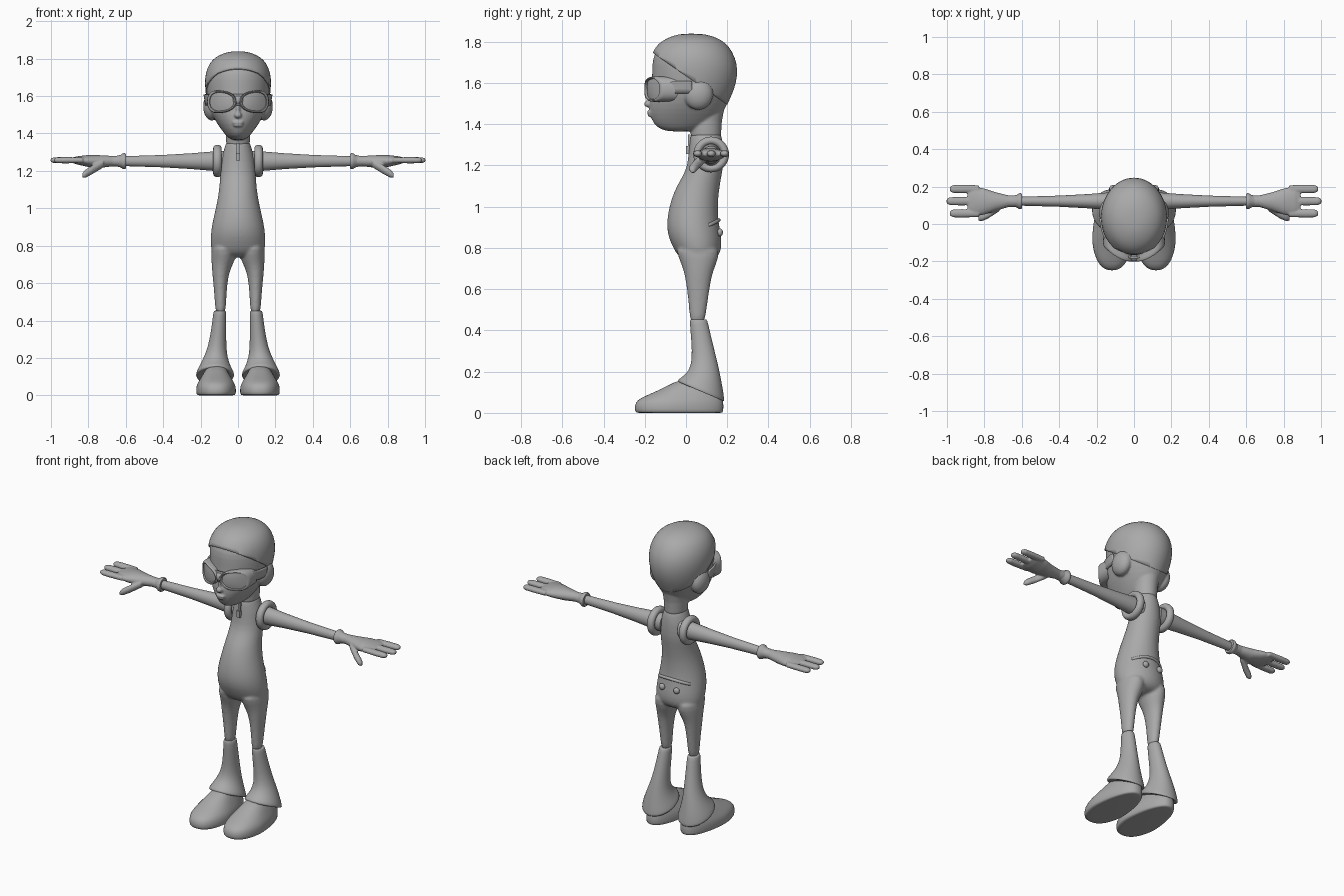
import bpy, bmesh, math
from mathutils import Vector, Matrix

if "Cube" in bpy.data.objects:
    bpy.data.objects.remove(bpy.data.objects["Cube"])

grey = bpy.data.materials.new("mid grey")
grey.diffuse_color = (0.4, 0.4, 0.4, 1)
grey.use_nodes = True
grey.node_tree.nodes["Principled BSDF"].inputs["Base Color"].default_value = grey.diffuse_color


def loft(bm, rings, n=32, p=1.0):
    """Skin a closed tube through rings given as (centre, half axis u, half axis v)."""
    rows = []
    for c, u, v in rings:
        row = []
        for i in range(n):
            a = 2 * math.pi * i / n
            ca, sa = math.cos(a), math.sin(a)
            ca = math.copysign(abs(ca) ** p, ca)
            sa = math.copysign(abs(sa) ** p, sa)
            row.append(bm.verts.new(Vector(c) + Vector(u) * ca + Vector(v) * sa))
        rows.append(row)
    for a, b in zip(rows, rows[1:]):
        for i in range(n):
            j = (i + 1) % n
            bm.faces.new((a[i], a[j], b[j], b[i]))
    bm.faces.new(rows[0])
    bm.faces.new(rows[-1])
    return [v for r in rows for v in r]


def level(z, xa, xb, yf, yb, tilt=0.0):
    """Horizontal ring from its extents; tilt raises the front."""
    ry = (yb - yf) / 2
    return ((xa + xb) / 2, (yf + yb) / 2, z), ((xb - xa) / 2, 0, 0), (0, ry, -tilt * ry)


def upright(x, y, z, ry, rz):
    """Ring across the x axis."""
    return (x, y, z), (0, ry, 0), (0, 0, rz)


def ball(bm, c, r):
    bmesh.ops.create_uvsphere(bm, u_segments=24, v_segments=14, radius=1,
                              matrix=Matrix.Translation(c) @ Matrix.Diagonal((*r, 1)))


def box(bm, c, s):
    bmesh.ops.create_cube(bm, size=1, matrix=Matrix.Translation(c) @ Matrix.Diagonal((*s, 1)))


def finish(name, bm, mirror=False, subsurf=0, voxel=0, smooth=4, solid=0):
    bmesh.ops.recalc_face_normals(bm, faces=bm.faces)
    for f in bm.faces:
        f.smooth = True
    for e in bm.edges:
        e.smooth = e.calc_face_angle(0) < 0.8 or subsurf > 0
    me = bpy.data.meshes.new(name)
    bm.to_mesh(me)
    bm.free()
    me.materials.append(grey)
    ob = bpy.data.objects.new(name, me)
    bpy.context.collection.objects.link(ob)
    if mirror:
        m = ob.modifiers.new("mirror", 'MIRROR')
        m.use_clip = False
        m.use_mirror_merge = False
    if subsurf:
        ob.modifiers.new("subdivide", 'SUBSURF').levels = subsurf
        ob.modifiers["subdivide"].render_levels = subsurf
    if voxel:
        m = ob.modifiers.new("blend", 'REMESH')
        m.mode, m.voxel_size, m.use_smooth_shade = 'VOXEL', voxel, True
        m = ob.modifiers.new("relax", 'SMOOTH')
        m.factor, m.iterations = 0.5, smooth
    if solid:
        m = ob.modifiers.new("thickness", 'SOLIDIFY')
        m.thickness, m.offset = solid, -1
    return ob


# Head: height, front, back, half width
HEAD = [(1.364, -.08, .02, .025), (1.375, -.125, .08, .052), (1.40, -.158, .13, .074),
        (1.45, -.178, .175, .11), (1.50, -.18, .203, .14), (1.55, -.172, .226, .158),
        (1.60, -.166, .243, .167), (1.66, -.165, .25, .174), (1.72, -.163, .238, .17),
        (1.77, -.138, .208, .148), (1.80, -.105, .175, .119), (1.822, -.055, .125, .075),
        (1.831, -.01, .07, .03)]
head_rings = [level(z, -w, w, f, b) for z, f, b, w in HEAD]

bm = bmesh.new()
loft(bm, head_rings)
loft(bm, [level(1.52, -.08, .08, .03, .205), level(1.45, -.068, .068, .03, .178),
          level(1.38, -.064, .064, .02, .17), level(1.31, -.066, .066, .02, .175)])
for s in (-1, 1):
    ball(bm, (s * .14, .06, 1.545), (.047, .072, .076))            # ear flaps
ball(bm, (0, -.182, 1.498), (.02, .022, .017))                     # nose
ball(bm, (0, -.172, 1.53), (.012, .02, .04))
ball(bm, (0, -.176, 1.459), (.032, .014, .008))                    # lips
ball(bm, (0, -.173, 1.443), (.027, .014, .008))
finish("head", bm, subsurf=1, voxel=.006, smooth=3)


def head_shell(name, centre, scale, planes, solid):
    """Slightly larger head copy trimmed by planes (point, outward normal)."""
    bm = bmesh.new()
    for v in loft(bm, head_rings, 48):
        v.co = Vector(centre) + (v.co - Vector(centre)) * scale
    for co, no in planes:
        bmesh.ops.bisect_plane(bm, geom=bm.verts[:] + bm.edges[:] + bm.faces[:],
                               plane_co=co, plane_no=no, clear_outer=True)
    finish(name, bm, subsurf=1, solid=solid)


head_shell("cap", (0, .2, 1.5), 1.025, [((0, -.16, 1.745), (0, -.125, -.18))], .008)
head_shell("goggle_strap", (0, .05, 1.58), 1.04,
           [((0, 0, 1.55), (0, 0, -1)), ((0, 0, 1.61), (0, 0, 1)), ((0, .03, 0), (0, 1, 0))], .01)

# Goggles: each frame and lens wraps around the face
bm = bmesh.new()
rows = []
for s, d in [(.98, -.075), (1.0, -.01), (.98, .002), (.92, .007), (.84, .005),
             (.80, -.004), (.55, -.001), (.25, .001)]:
    rows.append([])
    for i in range(40):
        a = 2 * math.pi * i / 40
        x = .086 + s * .079 * math.copysign(abs(math.cos(a)) ** .85, math.cos(a))
        z = 1.57 + s * (.048 + .14 * x) * math.copysign(abs(math.sin(a)) ** .85, math.sin(a))
        rows[-1].append(bm.verts.new((x, -.195 + 3.1 * x * x - d, z)))
for a, b in zip(rows, rows[1:]):
    for i in range(40):
        bm.faces.new((a[i], a[(i + 1) % 40], b[(i + 1) % 40], b[i]))
bm.faces.new(rows[-1])
finish("goggle_lens_and_frame", bm, mirror=True)
bm = bmesh.new()
ball(bm, (0, -.18, 1.578), (.03, .02, .024))
finish("goggle_bridge", bm)

# Suit: torso and legs blended together
TORSO = [(1.37, .025, .168, .062), (1.33, .02, .175, .068), (1.29, .015, .182, .085),
         (1.20, .008, .182, .094), (1.15, -.015, .172, .097), (1.10, -.045, .164, .101),
         (1.05, -.066, .157, .109), (1.0, -.081, .155, .119), (.95, -.09, .156, .131),
         (.90, -.093, .163, .141), (.85, -.085, .172, .147), (.80, -.062, .173, .147),
         (.76, -.04, .16, .14), (.735, 0, .12, .08)]
LEG = [(.82, .02, .142, -.06, .165), (.75, .006, .143, -.035, .158), (.70, .028, .141, -.014, .137),
       (.66, .046, .138, -.005, .124), (.60, .057, .132, .005, .114),
       (.52, .063, .125, .014, .102), (.42, .066, .12, .02, .09)]
bm = bmesh.new()
loft(bm, [level(z, -w, w, f, b) for z, f, b, w in TORSO])
for s in (-1, 1):
    loft(bm, [level(z, *sorted((s * a, s * b)), f, k) for z, a, b, f, k in LEG])
finish("suit", bm, subsurf=1, voxel=.008, smooth=4)

# Zip strip, pull tab, back flap with two buttons
bm = bmesh.new()
box(bm, (0, .016, 1.305), (.016, .014, .09))
box(bm, (0, .008, 1.275), (.024, .016, .04))
finish("zip", bm)
bm = bmesh.new()
flap = []
for i in range(17):
    x = -.11 + .22 * i / 16
    y = .035 + .124 * math.sqrt(1 - (x / .136) ** 2)
    flap.append(((x, y, .935 - 2 * x * x), (0, .009, 0), (0, 0, .009)))
loft(bm, flap, 10)
finish("back_flap_edge", bm)
bm = bmesh.new()
ball(bm, (.05, .165, .875), (.019, .014, .019))
finish("back_button", bm, mirror=True)

# Boot legs with a tilted, flared hem
bm = bmesh.new()
loft(bm, [level(.45, .075, .118, .03, .09), level(.455, .066, .128, .02, .10),
          level(.44, .062, .132, .018, .106), level(.35, .063, .143, .026, .126),
          level(.26, .063, .16, .03, .15, .05), level(.20, .056, .184, .018, .165, .15),
          level(.15, .038, .209, -.01, .178, .32), level(.115, .02, .225, -.04, .186, .42),
          level(.10, .02, .225, -.04, .186, .42), level(.105, .04, .205, -.015, .17, .42)])
finish("boot_leg", bm, mirror=True, subsurf=1)

# Shoes, narrower at the heel
bm = bmesh.new()
verts = loft(bm, [level(0, .03, .205, -.225, .165), level(0, .013, .222, -.243, .178),
                  level(.015, .008, .226, -.25, .182), level(.05, .01, .225, -.247, .182),
                  level(.072, .02, .215, -.222, .176), level(.10, .035, .2, -.155, .17),
                  level(.13, .05, .185, -.09, .16), level(.165, .07, .16, -.03, .14)], 40, .85)
for v in verts:
    t = min(max((v.co.y + .08) / .26, 0), 1)
    v.co.x = .118 + (v.co.x - .118) * (1 - .25 * t)
finish("shoe", bm, mirror=True, subsurf=1)

# Shoulder ring
bm = bmesh.new()
ring = [(.11 + .023 * math.cos(a), .067 + .02 * math.sin(a))
        for a in [2 * math.pi * k / 14 for k in range(14)]]
rows = [[bm.verts.new((x, .122 + r * math.cos(b), 1.253 + r * math.sin(b))) for x, r in ring]
        for b in [2 * math.pi * k / 36 for k in range(36)]]
for i in range(36):
    a, b = rows[i], rows[(i + 1) % 36]
    for j in range(14):
        bm.faces.new((a[j], a[(j + 1) % 14], b[(j + 1) % 14], b[j]))
finish("shoulder_ring", bm, mirror=True)

# Arm and glove cuff
bm = bmesh.new()
loft(bm, [upright(x, .122, 1.252, r * .9, r) for x, r in
          [(.06, .055), (.13, .052), (.25, .042), (.4, .033), (.62, .026)]])
finish("arm", bm, mirror=True)
bm = bmesh.new()
loft(bm, [upright(x, .122, 1.252, r, r) for x, r in
          [(.598, .026), (.598, .038), (.606, .043), (.616, .042), (.626, .034), (.65, .028)]])
finish("glove_cuff", bm, mirror=True)

# Hand: palm, three fingers and a thumb blended together
bm = bmesh.new()
loft(bm, [upright(.62, .122, 1.252, .032, .03), upright(.67, .122, 1.252, .031, .028),
          upright(.74, .12, 1.25, .05, .034), upright(.80, .12, 1.253, .07, .032),
          upright(.86, .122, 1.256, .08, .022), upright(.89, .122, 1.257, .065, .012)])
for y, tip in ((.057, .985), (.122, 1.002), (.187, .985)):
    loft(bm, [upright(x, y, 1.257, r * 1.15, r * .85) for x, r in
              [(.83, .018), (.92, .02), (tip - .02, .019), (tip - .006, .014), (tip, .008)]], 16)
loft(bm, [upright(.72, .09, 1.24, .022, .022), upright(.78, .05, 1.205, .021, .024),
          upright(.815, .034, 1.185, .02, .022), upright(.832, .03, 1.176, .012, .012)], 16)
finish("hand", bm, mirror=True, voxel=.005, smooth=3)
